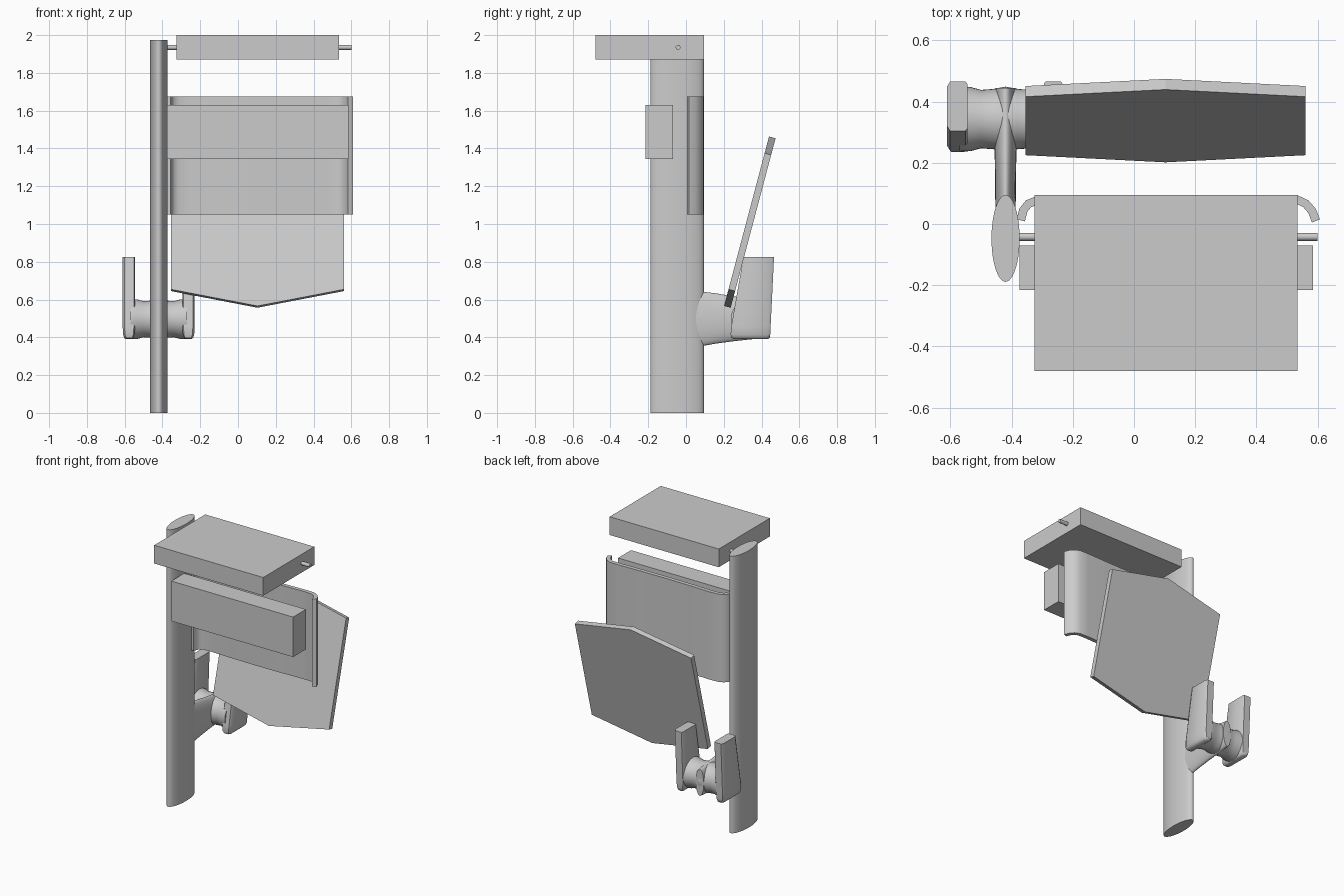
import bpy, bmesh, math
from mathutils import Vector

if "Cube" in bpy.data.objects:
    bpy.data.objects.remove(bpy.data.objects["Cube"])


def make(name, verts, faces, smooth=False):
    me = bpy.data.meshes.new(name)
    me.from_pydata([tuple(v) for v in verts], [], faces)
    bm = bmesh.new()
    bm.from_mesh(me)
    bmesh.ops.recalc_face_normals(bm, faces=bm.faces)
    bm.to_mesh(me)
    bm.free()
    ob = bpy.data.objects.new(name, me)
    bpy.context.collection.objects.link(ob)
    if smooth:
        bpy.ops.object.select_all(action='DESELECT')
        ob.select_set(True)
        bpy.context.view_layer.objects.active = ob
        bpy.ops.object.shade_smooth_by_angle(angle=math.radians(40))
    return ob


def loft(name, rings, smooth=False):
    """Skin a list of equal-length rings and cap both ends."""
    n = len(rings[0])
    verts = [v for r in rings for v in r]
    faces = [(i * n + j, i * n + (j + 1) % n, (i + 1) * n + (j + 1) % n, (i + 1) * n + j)
             for i in range(len(rings) - 1) for j in range(n)]
    faces += [tuple(range(n)), tuple(range(len(verts) - n, len(verts)))]
    return make(name, verts, faces, smooth)


def ellipse(c, u, v, n=40):
    c, u, v = Vector(c), Vector(u), Vector(v)
    return [c + u * math.cos(2 * math.pi * i / n) + v * math.sin(2 * math.pi * i / n) for i in range(n)]


def box(name, x0, x1, y0, y1, z0, z1):
    rings = [[(x0, y0, z), (x1, y0, z), (x1, y1, z), (x0, y1, z)] for z in (z0, z1)]
    return loft(name, rings)


# Upright post with an elliptical section
loft("post", [ellipse((-.42, -.047, z), (.046, 0, 0), (0, .142, 0), 48) for z in (0, 1.975)], True)

# Top box with its axle, and the front box
box("top_box", -.325, .535, -.48, .095, 1.87, 2.0)
loft("axle", [ellipse((x, -.042, 1.935), (0, .013, 0), (0, 0, .013), 20) for x in (-.40, .6)], True)
box("front_box", -.375, .585, -.215, -.07, 1.345, 1.63)

# Curved back panel: thin bowed shell with hooked ends
path = [(-.37, .012), (-.362, .045), (-.345, .066), (-.315, .078), (-.25, .081), (-.1, .076), (.1, .073),
        (.3, .076), (.47, .081), (.535, .079), (.562, .066), (.582, .043), (.595, .01)]
outer, inner = [], []
for i, p in enumerate(path):
    a, b = path[max(i - 1, 0)], path[min(i + 1, len(path) - 1)]
    d = Vector((b[0] - a[0], b[1] - a[1])).normalized()
    nrm = Vector((-d.y, d.x)) * .014
    outer.append(Vector(p) + nrm)
    inner.append(Vector(p) - nrm)
loop = outer + inner[::-1]
loft("back_panel", [[(p.x, p.y, z) for p in loop] for z in (1.05, 1.675)], True)

# Leaning hexagonal board
axis = Vector((0, .24, .905)).normalized()
normal = Vector((0, -axis.z, axis.y))
mid = Vector((.103, .338, 1.01))
half, side = .464, .373
outline = [(-.458, -side), (0, -half), (.458, -side), (.458, side), (0, half), (-.458, side)]
loft("leaning_board", [[mid + Vector((x, 0, 0)) + axis * t + normal * s for x, t in outline]
                       for s in (-.018, .018)])

# Bracket arm from post to holder
arm = [(-.02, .50, .150, .03), (.09, .498, .143, .034), (.16, .50, .133, .034), (.24, .498, .120, .036),
       (.34, .497, .108, .036), (.445, .495, .095, .032)]
loft("bracket_arm", [ellipse((-.42, y, z), (rx, 0, 0), (0, 0, rz)) for y, z, rz, rx in arm], True)

# Waisted cross tube
tube = [(-.57, 1.0), (-.535, .99), (-.50, .9), (-.46, .93), (-.42, 1.0), (-.38, .93), (-.34, .9),
        (-.305, .99), (-.27, 1.0)]
loft("cross_tube", [ellipse((x, .343, .496), (0, .106 * s, 0), (0, 0, .106 * s)) for x, s in tube], True)

# Pair of upright holder plates, rounded at the foot
for name, cx, sign in (("left_plate", -.578, 1), ("right_plate", -.262, -1)):
    levels = [(.39, .016, .255, .435), (.397, .024, .242, .442), (.415, .03, .236, .446),
              (.46, .033, .24, .448), (.62, .033, .268, .456), (.825, .033, .304, .466)]
    rings = []
    for z, w, y0, y1 in levels:
        c = .016
        # outer side chamfered, inner side squarer
        sec = [(-w + c * .6, y0), (w - .006, y0), (w, y0 + .008), (w, y1 - .008), (w - .006, y1),
               (-w + c * .6, y1), (-w, y1 - c), (-w, y0 + c)]
        rings.append([(cx + sign * x, y, z) for x, y in sec])
    loft(name, rings, True)
